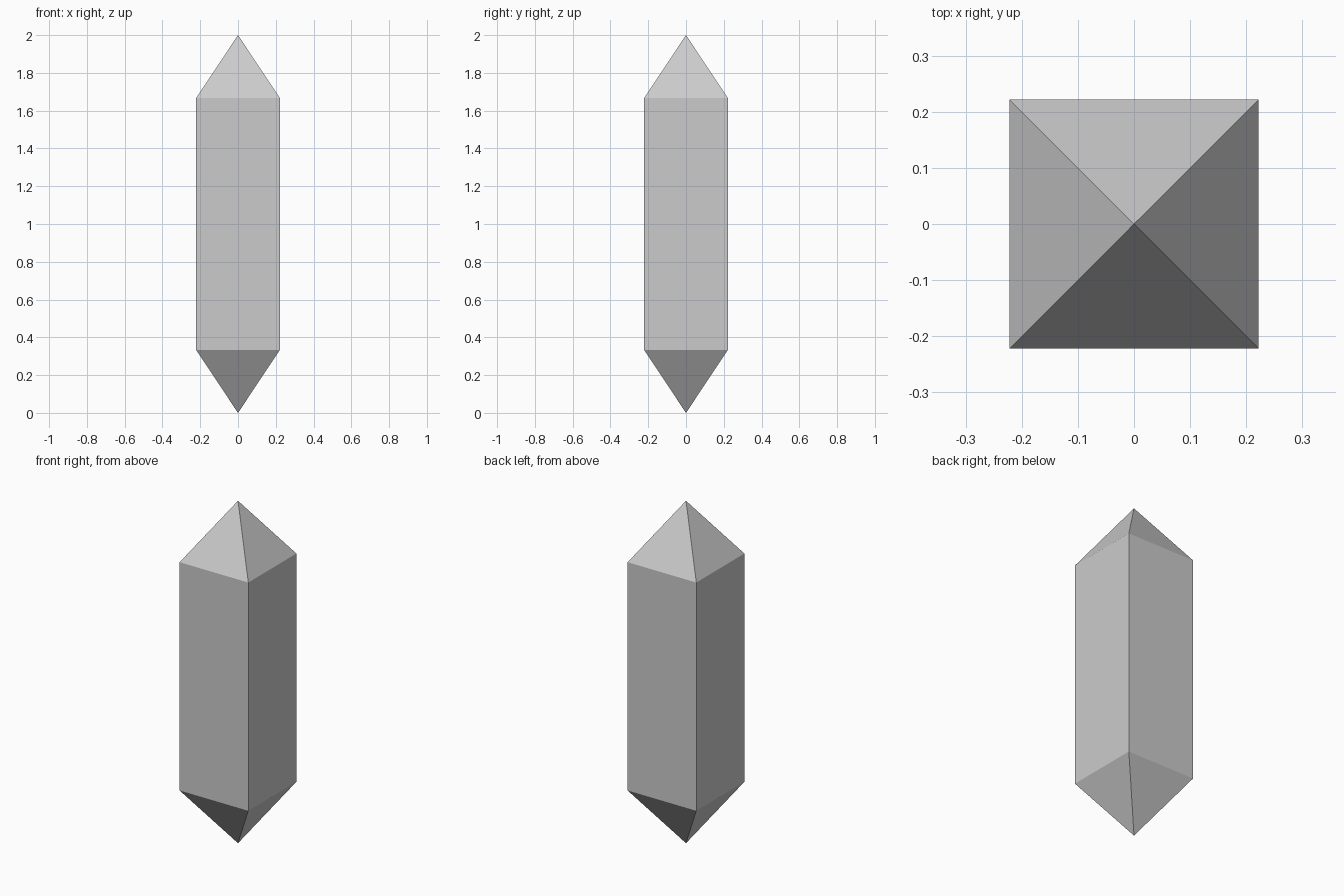
import bpy, bmesh

if "Cube" in bpy.data.objects:
    bpy.data.objects.remove(bpy.data.objects["Cube"])

HALF = 0.222                       # half width of the square shaft
LOW, HIGH, TOP = 1 / 3, 5 / 3, 2.0  # shaft ends and upper tip

bm = bmesh.new()

# Square shaft
ring = [bm.verts.new((x * HALF, y * HALF, LOW))
        for x, y in ((-1, -1), (1, -1), (1, 1), (-1, 1))]
base = bm.faces.new(ring)
bmesh.ops.extrude_face_region(bm, geom=[base])
bm.verts.ensure_lookup_table()
for v in bm.verts[4:]:
    v.co.z = HIGH

# Pointed ends: poke each cap and pull its centre to the tip
caps = [f for f in bm.faces if len({round(v.co.z, 4) for v in f.verts}) == 1]
for v in bmesh.ops.poke(bm, faces=caps)["verts"]:
    v.co.z = TOP if v.co.z > 1 else 0.0

bmesh.ops.recalc_face_normals(bm, faces=bm.faces)
mesh = bpy.data.meshes.new("crystal")
bm.to_mesh(mesh)
bm.free()
bpy.context.collection.objects.link(bpy.data.objects.new("crystal", mesh))
